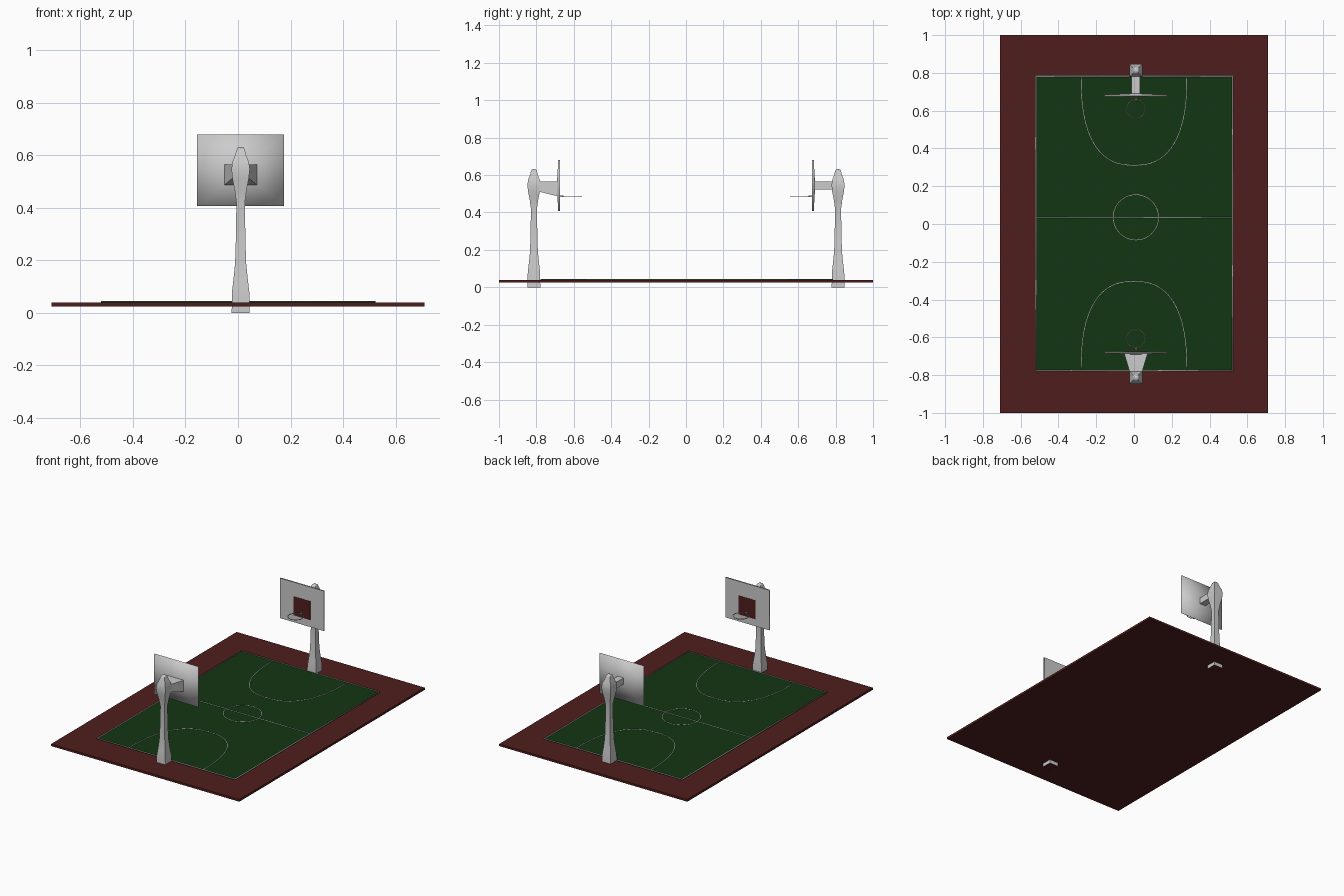
import bpy, bmesh, math
from mathutils import Vector

if "Cube" in bpy.data.objects:
    bpy.data.objects.remove(bpy.data.objects["Cube"])


def material(name, rgb):
    m = bpy.data.materials.new(name)
    m.diffuse_color = (*rgb, 1)
    m.use_nodes = True
    m.node_tree.nodes["Principled BSDF"].inputs["Base Color"].default_value = m.diffuse_color
    return m


RED = material("dark_red", (0.08, 0.0125, 0.0125))
GREEN = material("court_green", (0.007, 0.037, 0.007))


def finish(name, bm, mat=None, smooth=None):
    bmesh.ops.recalc_face_normals(bm, faces=bm.faces[:])
    me = bpy.data.meshes.new(name)
    bm.to_mesh(me)
    bm.free()
    ob = bpy.data.objects.new(name, me)
    bpy.context.collection.objects.link(ob)
    if mat:
        me.materials.append(mat)
    if smooth:
        bpy.ops.object.select_all(action='DESELECT')
        ob.select_set(True)
        bpy.context.view_layer.objects.active = ob
        bpy.ops.object.shade_smooth_by_angle(angle=math.radians(smooth))
    return ob


def loft(name, rings, mat=None, caps=(True, True), closed=False, smooth=None):
    """Skin a list of equal-length rings of points."""
    bm = bmesh.new()
    vs = [[bm.verts.new(p) for p in r] for r in rings]
    n = len(vs[0])
    for i in range(len(vs) if closed else len(vs) - 1):
        a, b = vs[i], vs[(i + 1) % len(vs)]
        for j in range(n):
            k = (j + 1) % n
            bm.faces.new((a[j], a[k], b[k], b[j]))
    if not closed:
        if caps[0]:
            bm.faces.new(vs[0])
        if caps[1]:
            bm.faces.new(vs[-1])
    return finish(name, bm, mat, smooth)


def rect_xy(cx, cy, hx, hy, z):
    return [(cx - hx, cy - hy, z), (cx + hx, cy - hy, z),
            (cx + hx, cy + hy, z), (cx - hx, cy + hy, z)]


def rect_xz(cx, hx, z0, z1, y):
    return [(cx - hx, y, z0), (cx + hx, y, z0), (cx + hx, y, z1), (cx - hx, y, z1)]


def box(name, x0, x1, y0, y1, z0, z1, mat=None, smooth=None):
    c = ((x0 + x1) / 2, (y0 + y1) / 2, (x1 - x0) / 2, (y1 - y0) / 2)
    return loft(name, [rect_xy(*c, z0), rect_xy(*c, z1)], mat, smooth=smooth)


def painted_curve(name, pts, closed=False, width=0.004, z0=0.042, z1=0.0445):
    """Thin raised strip following a flat path."""
    rings, n = [], len(pts)
    for i, p in enumerate(pts):
        a = pts[(i - 1) % n] if closed or i else p
        b = pts[(i + 1) % n] if closed or i < n - 1 else p
        t = Vector((b[0] - a[0], b[1] - a[1])).normalized() * width / 2
        l, r = (p[0] - t.y, p[1] + t.x), (p[0] + t.y, p[1] - t.x)
        rings.append([(*l, z0), (*r, z0), (*r, z1), (*l, z1)])
    return loft(name, rings, closed=closed, smooth=100)


# Ground slab and playing surface
box("ground_slab", -0.71, 0.71, -1, 1, 0.025, 0.04, RED)
X0, X1, Y0, Y1 = -0.522, 0.524, -0.778, 0.785
box("court_surface", X0, X1, Y0, Y1, 0.038, 0.043, GREEN)

# Straight court lines
W, ZA, ZB = 0.006, 0.042, 0.0445
for name, x0, x1, y0, y1 in (("side_line_left", X0, X0 + W, Y0, Y1),
                             ("side_line_right", X1 - W, X1, Y0, Y1),
                             ("end_line_front", X0 + W, X1 - W, Y0, Y0 + W),
                             ("end_line_back", X0 + W, X1 - W, Y1 - W, Y1),
                             ("half_way_line", X0 + W, X1 - W, 0.033, 0.038)):
    box(name, x0, x1, y0, y1, ZA, ZB, smooth=100)

# Centre circle and the two shooting arcs
painted_curve("centre_circle", [(0.01 + 0.12 * math.cos(i * math.tau / 48),
                                 0.035 + 0.12 * math.sin(i * math.tau / 48))
                                for i in range(48)], closed=True)
for side, s, base in (("front", 1, Y0), ("back", -1, Y1)):
    pts = []
    for i in range(41):
        a = math.pi * i / 40
        c, q = math.cos(a), abs(math.sin(a))
        pts.append((math.copysign(abs(c) ** 0.8, c) * 0.28, base + s * 0.474 * q ** 0.8))
    painted_curve(f"shooting_arc_{side}", pts)

# Hoop stands: square swelling post, arm, board, target square and ring
CX = 0.01
POST = [(0, 0.034), (0.08, 0.033), (0.13, 0.027), (0.19, 0.021), (0.27, 0.0185),
        (0.42, 0.016), (0.47, 0.023), (0.51, 0.031), (0.547, 0.035),
        (0.575, 0.031), (0.60, 0.021), (0.62, 0.016), (0.629, 0.012), (0.632, 0.001)]

for side, s in (("front", -1), ("back", 1)):
    # Post, with its underside in the slab colour
    post = loft(f"post_{side}", [rect_xy(CX, s * 0.813, h, h, z) for z, h in POST],
                caps=(False, True), smooth=75)
    loft(f"post_underside_{side}", [rect_xy(CX, s * 0.813, 0.0338, 0.0338, z)
                                    for z in (0.0005, 0.002)], RED)

    # Arm: flared at the front, straight at the back
    if side == "front":
        arm = [rect_xz(CX, 0.028, 0.515, 0.565, s * 0.80),
               rect_xz(CX, 0.062, 0.487, 0.565, s * 0.686)]
    else:
        arm = [rect_xz(CX, 0.022, 0.523, 0.565, s * 0.80),
               rect_xz(CX, 0.022, 0.523, 0.565, s * 0.686)]
    loft(f"arm_{side}", arm)

    # Board: flat face, softly shaded rim and shallow pyramid back
    bm = bmesh.new()
    f, r = [[bm.verts.new(p) for p in rect_xz(CX, 0.166, 0.407, 0.68, s * y)]
            for y in (0.675, 0.683)]
    apex = bm.verts.new((CX, s * 0.691, 0.543))
    for j in range(4):
        k = (j + 1) % 4
        bm.faces.new((f[j], f[k], r[k], r[j]))
        bm.faces.new((r[j], r[k], apex))
    face = bm.faces.new(f)
    for e in face.edges:
        e.smooth = False
    finish(f"board_{side}", bm, smooth=100)
    board = bpy.data.objects[f"board_{side}"].data
    front = [p for p in board.polygons if len(p.vertices) == 4 and abs(p.normal.y) > 0.9]
    sharp = {k for p in front for k in p.edge_keys}
    for e in board.edges:
        if e.key in sharp:
            e.use_edge_sharp = True

    # Red target square on the court side
    loft(f"target_square_{side}",
         [rect_xz(CX, 0.064, 0.455, 0.583, s * y) for y in (0.676, 0.673)], RED)

    # Ring and its bracket
    bpy.ops.mesh.primitive_torus_add(location=(CX, s * 0.608, 0.487), major_radius=0.049,
                                     minor_radius=0.0025, major_segments=32,
                                     minor_segments=6)
    bpy.context.object.name = f"ring_{side}"
    bpy.ops.object.shade_smooth()
    ya, yb = sorted((s * 0.655, s * 0.677))
    box(f"ring_bracket_{side}", CX - 0.003, CX + 0.003, ya, yb, 0.484, 0.49)
